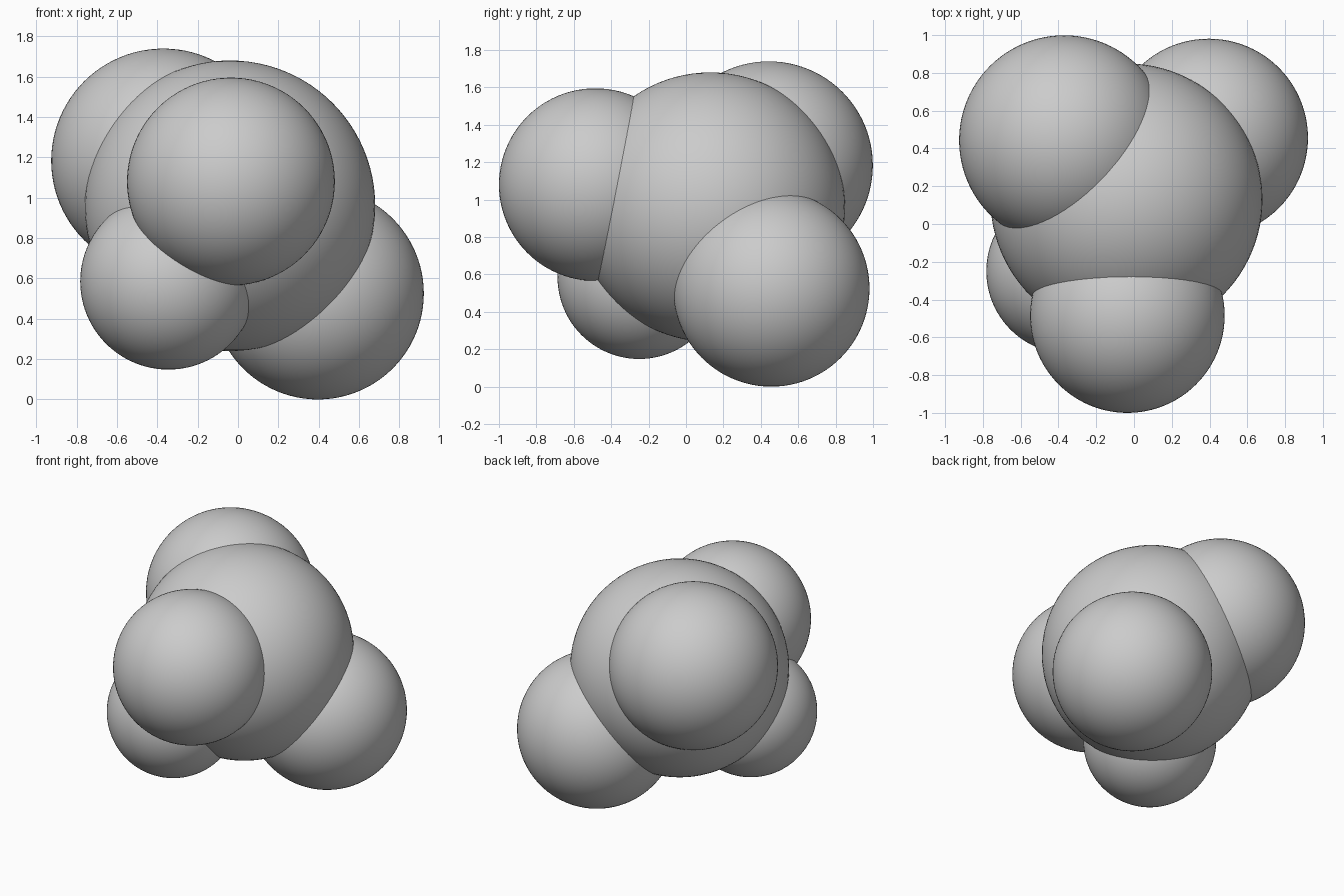
import bpy

if "Cube" in bpy.data.objects:
    bpy.data.objects.remove(bpy.data.objects["Cube"])

# name, centre, radius: one core ball with four smaller balls sunk into it
BALLS = [
    ("core_ball", (-0.04, 0.13, 0.96), 0.72),
    ("front_ball", (-0.035, -0.485, 1.08), 0.515),
    ("upper_back_ball", (-0.37, 0.443, 1.183), 0.556),
    ("lower_right_ball", (0.396, 0.456, 0.525), 0.525),
    ("lower_left_ball", (-0.345, -0.25, 0.585), 0.437),
]


def ball(name, centre, radius):
    bpy.ops.mesh.primitive_uv_sphere_add(
        segments=96, ring_count=48, radius=radius, location=centre)
    obj = bpy.context.object
    obj.name = name
    bpy.ops.object.shade_smooth()
    return obj


for spec in BALLS:
    ball(*spec)
